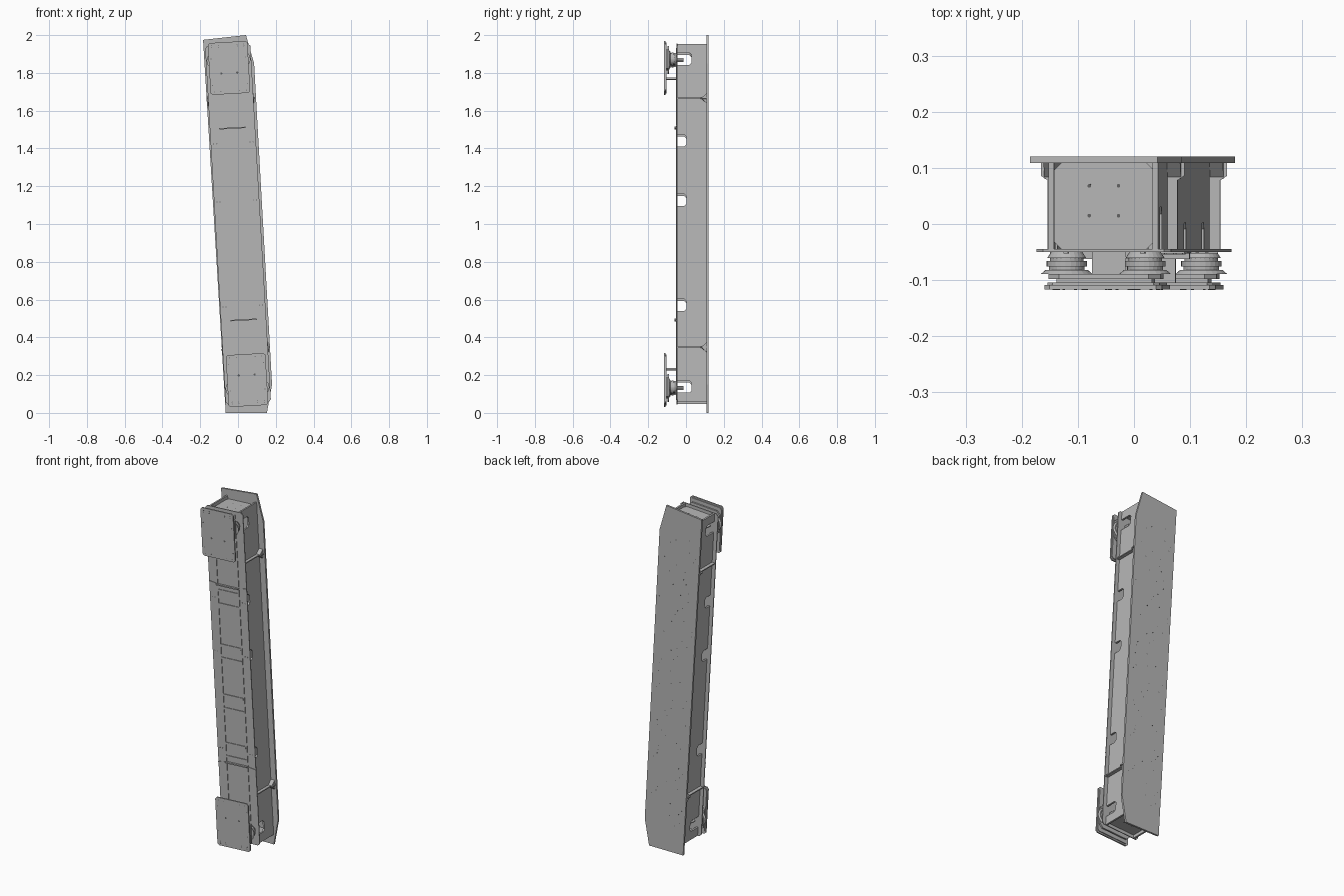
import bpy, bmesh, math, random
from mathutils import Matrix, Vector

cube = bpy.data.objects.get("Cube")
if cube:
    bpy.data.objects.remove(cube, do_unlink=True)

# The whole beam leans sideways by this frame
LEAN = Matrix.Translation((0, 0, 1)) @ Matrix.Rotation(math.radians(-3.3), 4, 'Y')


def material(name, value):
    m = bpy.data.materials.new(name)
    m.use_nodes = True
    col = (value, value, value, 1)
    m.diffuse_color = col
    m.node_tree.nodes["Principled BSDF"].inputs["Base Color"].default_value = col
    return m


STEEL = material("steel grey", 0.47)
DARK = material("dark grey", 0.12)


def finish(name, bm, mat):
    bmesh.ops.recalc_face_normals(bm, faces=bm.faces[:])
    bm.transform(LEAN)
    me = bpy.data.meshes.new(name)
    bm.to_mesh(me)
    bm.free()
    me.materials.append(mat)
    ob = bpy.data.objects.new(name, me)
    bpy.context.collection.objects.link(ob)
    return ob


def prism(name, pts, axis, lo, hi, mat=STEEL):
    """Extrude a flat outline along one axis."""
    place = {'x': lambda a, b: (lo, a, b), 'y': lambda a, b: (a, lo, b),
             'z': lambda a, b: (a, b, lo)}[axis]
    bm = bmesh.new()
    face = bm.faces.new([bm.verts.new(place(a, b)) for a, b in pts])
    ext = bmesh.ops.extrude_face_region(bm, geom=[face])
    step = Vector([hi - lo if axis == k else 0 for k in 'xyz'])
    verts = [g for g in ext['geom'] if isinstance(g, bmesh.types.BMVert)]
    bmesh.ops.translate(bm, vec=step, verts=verts)
    return finish(name, bm, mat)


def box(name, x, y, z, mat=STEEL):
    return prism(name, [(x[0], z[0]), (x[1], z[0]), (x[1], z[1]), (x[0], z[1])],
                 'y', y[0], y[1], mat)


def cut_rect(a0, a1, b0, b1, c):
    """Rectangle outline with cut corners."""
    return [(a0 + c, b0), (a1 - c, b0), (a1, b0 + c), (a1, b1 - c),
            (a1 - c, b1), (a0 + c, b1), (a0, b1 - c), (a0, b0 + c)]


def discs(name, spots, mat=STEEL, sides=24):
    """Round pieces lying along y: (x, z, y0, y1, radius0, radius1)."""
    bm = bmesh.new()
    for x, z, y0, y1, r0, r1 in spots:
        m = Matrix.Translation((x, (y0 + y1) / 2, z)) @ Matrix.Rotation(math.radians(-90), 4, 'X')
        bmesh.ops.create_cone(bm, cap_ends=True, segments=sides, radius1=r0,
                              radius2=r1, depth=y1 - y0, matrix=m)
    return finish(name, bm, mat)


# Back plate with tapered ends
prism("back_plate", [(-.1285, .984), (.0995, .996), (.134, .844), (.131, -.859),
                     (.095, -1.007), (-.1225, -.9946)], 'y', .109, .12)

# Front plate
prism("front_plate", cut_rect(-.12, .12, -.95, .95, .012), 'y', -.05, -.045)

# Side walls with openings along the front edge
outline = [(.109, -.95), (.109, .95), (-.045, .95)]
for z, depth in [(.87, .03), (.437, .003), (.122, .003), (-.435, .003), (-.868, .03)]:
    h, c = .032, .012
    outline += [(-.045, z + h), (depth - c, z + h), (depth, z + h - c),
                (depth, z - h + c), (depth - c, z - h), (-.045, z - h)]
outline.append((-.045, -.95))
for side, x in (("right", -.098), ("left", .088)):
    prism(side + "_wall", outline, 'x', x, x + .01)

for end, s in (("top", 1), ("bottom", -1)):
    # Recessed end cap with four holes
    z0, z1 = sorted((s * .925, s * .932))
    prism(end + "_cap", cut_rect(-.088, .088, -.045, .109, .012), 'z', z0, z1)
    zh = sorted((s * .932, s * .9325))
    for x in (-.026, .026):
        for y in (.015, .068):
            prism(end + "_cap_hole", cut_rect(x - .003, x + .003, y - .003, y + .003, .0015),
                  'z', zh[0], zh[1], DARK)

    # Stiffeners and gussets on both flanks
    for m in (-1, 1):
        rib = [(m * .096, -.045), (m * .116, -.045), (m * .116, .078),
               (m * .128, .086), (m * .128, .109), (m * .096, .109)]
        prism(end + "_stiffener", rib, 'z', s * .66 - .003, s * .66 + .003)
        x0, x1 = sorted((m * .097, m * .122))
        prism(end + "_gusset", [(.08, s * .66), (.109, s * .66 + .026),
                                (.109, s * .66 - .026)], 'x', x0, x1)

    # Seam rib on the front plate
    prism(end + "_seam_rib", [(-.12, s * .515), (-.045, s * .505), (.045, s * .505),
                              (.12, s * .515), (.12, s * .519), (.045, s * .509),
                              (-.045, s * .509), (-.12, s * .519)], 'y', -.053, -.05)
    box(end + "_seam_tab", (-.07, .07), (-.062, -.05), sorted((s * .505, s * .512)))

    # Mounting pad
    lo, hi = sorted((s * .69, s * .965))
    prism(end + "_pad", cut_rect(-.105, .105, lo, hi, .01), 'y', -.117, -.109)
    prism(end + "_pad_backing", cut_rect(-.1, .1, lo + .008, hi - .008, .01), 'y', -.109, -.104)
    lo, hi = sorted((s * .80, s * .94))
    prism(end + "_carrier", cut_rect(-.1, .1, lo, hi, .02), 'y', -.098, -.089)
    box(end + "_carrier_spacer", (-.085, .085), (-.104, -.098), (lo + .02, hi - .02))
    box(end + "_bracket", (-.03, .03), (-.104, -.05), sorted((s * .765, s * .775)))

    # Round bushings and their bolts
    stack = []
    for x in (-.07, .07):
        z = s * .87
        stack += [(x, z, -.089, -.082, .046, .038), (x, z, -.082, -.076, .032, .032),
                  (x, z, -.076, -.066, .036, .036), (x, z, -.066, -.061, .03, .03),
                  (x, z, -.061, -.05, .035, .028), (x, z, -.05, -.014, .006, .006)]
    discs(end + "_bushings", stack)

    # Pad holes
    holes = [(x, s * .80, -.1174, -.117, .006, .006) for x in (-.042, .042)]
    for row in (.705, .94, .95):
        holes += [(x, s * row, -.1174, -.117, .0025, .0025)
                  for x in (-.085, -.05, .05, .085)]
    holes += [(x, s * z, -.1174, -.117, .0025, .0025)
              for x in (-.092, .092) for z in (.74, .88)]
    discs(end + "_pad_holes", holes, DARK, 10)

# Ladder of strips along the front plate
for x in (-.068, .068):
    box("front_rail", (x - .004, x + .004), (-.053, -.05), (-.93, .93))
for z in (.475, .397, .162, .087, -.124, -.2, -.4, -.475):
    box("front_rung", (-.064, .064), (-.054, -.05), (z - .006, z + .006))

# Small fixing holes on the front flanges
spots = [(m * x, z, -.0504, -.05, .003, .003) for m in (-1, 1)
         for x in (.088, .105) for z in (.43, .122, -.435)]
discs("flange_holes", spots, DARK, 8)

# Small fixing holes scattered over the back plate
random.seed(4)
spots = [(random.uniform(-.115, .115), -.84 + i * .024, .12, .1204, .0028, .0028)
         for i in range(71)]
discs("back_holes", spots, DARK, 8)
